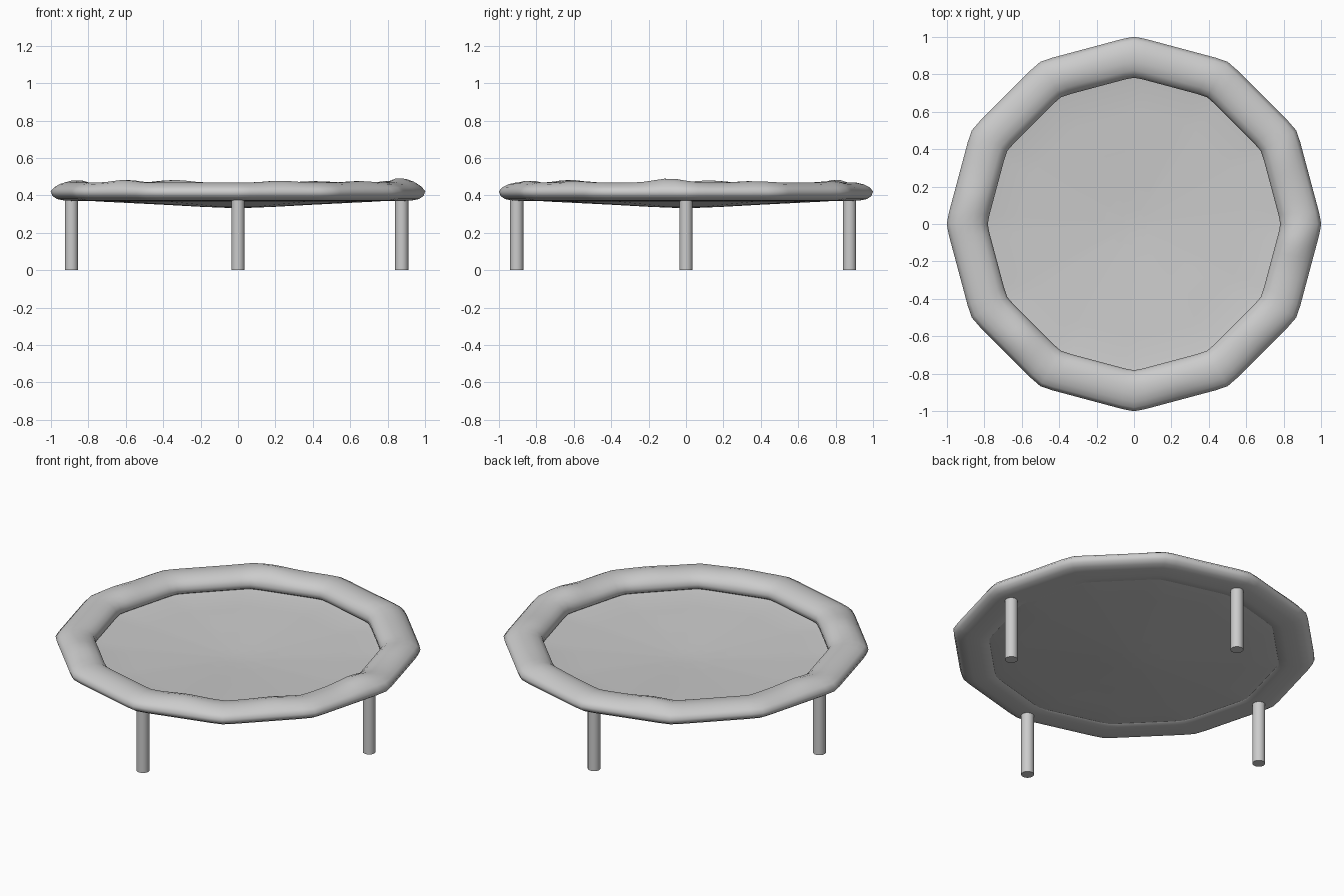
import bpy, bmesh, math

if "Cube" in bpy.data.objects:
    bpy.data.objects.remove(bpy.data.objects["Cube"])

SIDES, SUB = 12, 8
N = SIDES * SUB
STEP = 2 * math.pi / SIDES


def outline(a):
    """Relative radius of a slightly softened twelve-sided outline."""
    def poly(t):
        t = (t + STEP / 2) % STEP - STEP / 2
        return math.cos(STEP / 2) / math.cos(STEP / 2 - abs(t))
    k = math.radians(3)
    return (poly(a - k) + 4 * poly(a) + poly(a + k)) / 6


# angle, height of the soft lumps in the padding
LUMPS = [(-6, .022), (24, .008), (62, .008), (113, .014), (172, .012),
         (226, .014), (285, .01), (318, .008)]


def lump(a):
    z = 0
    for deg, h in LUMPS:
        d = (math.degrees(a) - deg + 180) % 360 - 180
        z += h * math.exp(-(d / 7) ** 2)
    return z


def finish(bm, name):
    bmesh.ops.recalc_face_normals(bm, faces=bm.faces)
    me = bpy.data.meshes.new(name)
    bm.to_mesh(me)
    bm.free()
    ob = bpy.data.objects.new(name, me)
    bpy.context.collection.objects.link(ob)
    for p in me.polygons:
        p.use_smooth = True
    return ob


def make_ring(bm, r, z, weight=0):
    verts = []
    for i in range(N):
        a = 2 * math.pi * i / N
        s = r * outline(a)
        verts.append(bm.verts.new((s * math.cos(a), s * math.sin(a),
                                   z + weight * lump(a))))
    return verts


def bridge(bm, a, b):
    for i in range(N):
        j = (i + 1) % N
        bm.faces.new((a[i], a[j], b[j], b[i]))


# padded rim: radius, height, lump weight
PROFILE = [(.79, .385, 0), (.785, .41, 0), (.795, .435, .2), (.825, .457, .7),
           (.87, .468, 1), (.915, .468, 1), (.955, .459, .7), (.985, .443, .3),
           (1.005, .422, 0), (.995, .396, 0), (.97, .38, 0), (.93, .372, 0),
           (.86, .37, 0), (.81, .372, 0)]
bm = bmesh.new()
rings = [make_ring(bm, *p) for p in PROFILE]
for k in range(len(rings)):
    bridge(bm, rings[k], rings[(k + 1) % len(rings)])
finish(bm, "padded_rim")

# sagging jumping mat
bm = bmesh.new()
rings = [make_ring(bm, r, z) for r, z in
         [(.82, .378), (.76, .368), (.6, .36), (.4, .35), (.2, .339), (.08, .334)]]
for k in range(len(rings) - 1):
    bridge(bm, rings[k], rings[k + 1])
hub = bm.verts.new((0, 0, .332))
for i in range(N):
    bm.faces.new((rings[-1][i], rings[-1][(i + 1) % N], hub))
finish(bm, "jumping_mat")

# four round legs
for name, x, y in [("front_leg", 0, -.905), ("back_leg", 0, .875),
                   ("left_leg", -.89, 0), ("right_leg", .875, 0)]:
    bpy.ops.mesh.primitive_cylinder_add(vertices=32, radius=.035, depth=.4,
                                        location=(x, y, .2))
    bpy.context.object.name = name
    bpy.ops.object.shade_smooth_by_angle()
